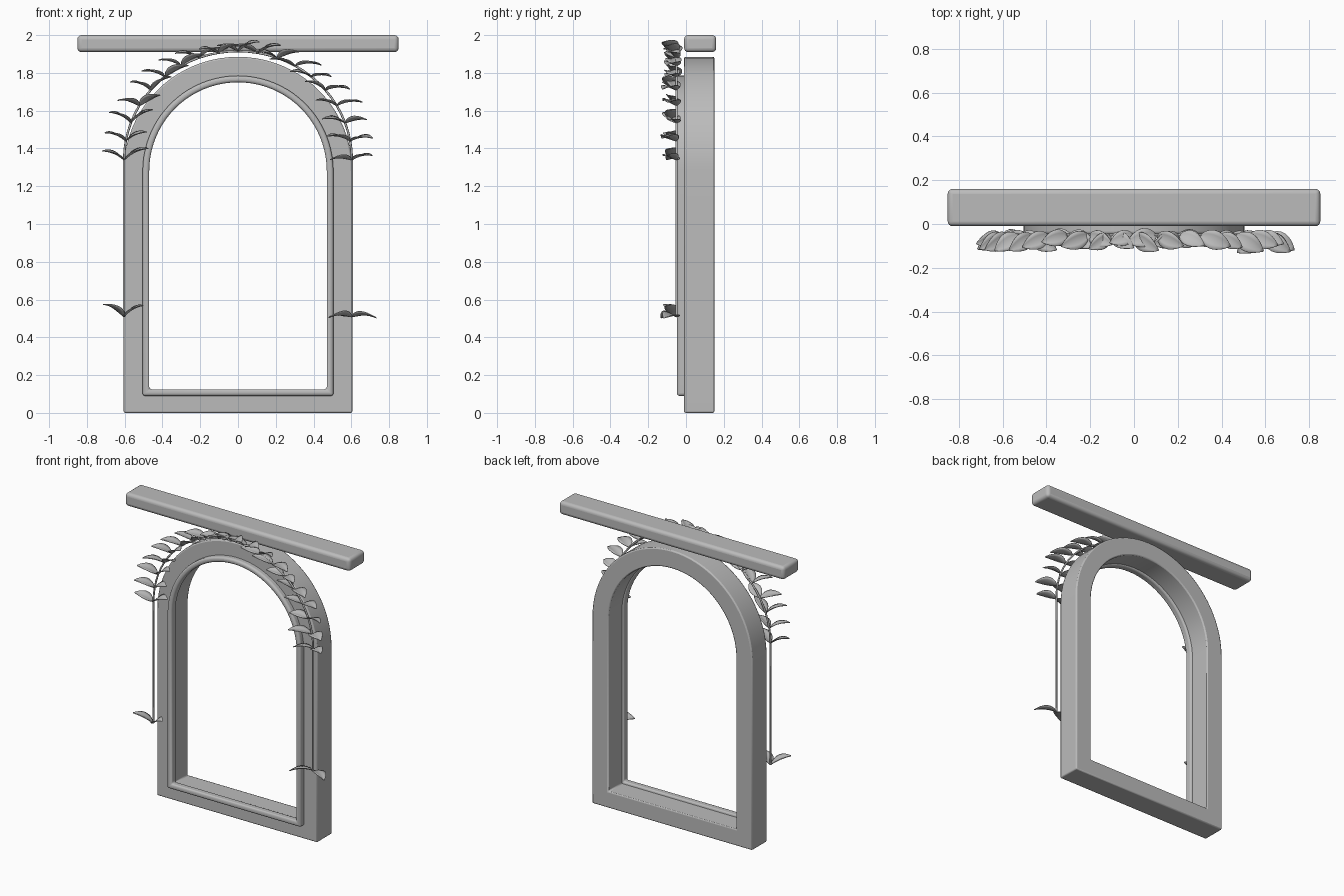
import bpy, bmesh, math, random
from mathutils import Matrix, Vector

cube = bpy.data.objects.get("Cube")
if cube:
    bpy.data.objects.remove(cube)
random.seed(4)

grey = bpy.data.materials.new("plain grey")
grey.use_nodes = True
color = (0.5, 0.5, 0.5, 1)
grey.diffuse_color = color
grey.node_tree.nodes["Principled BSDF"].inputs["Base Color"].default_value = color


def finish(name, bm, bevel=0, segments=3):
    """Turn a bmesh into a smooth-shaded, optionally bevelled object."""
    bmesh.ops.recalc_face_normals(bm, faces=bm.faces)
    mesh = bpy.data.meshes.new(name)
    bm.to_mesh(mesh)
    bm.free()
    mesh.materials.append(grey)
    obj = bpy.data.objects.new(name, mesh)
    bpy.context.collection.objects.link(obj)
    if bevel:
        mod = obj.modifiers.new("Rounded edges", "BEVEL")
        mod.width, mod.segments = bevel, segments
        mod.limit_method, mod.angle_limit = "ANGLE", math.radians(40)
    bpy.ops.object.select_all(action="DESELECT")
    obj.select_set(True)
    bpy.context.view_layer.objects.active = obj
    bpy.ops.object.shade_smooth_by_angle(angle=math.radians(40))
    return obj


SPRING = 1.28  # height where the arch starts


def outline(half, bottom, steps=40):
    """Arched door outline as (x, z) points."""
    arc = [(half * math.cos(math.pi * i / steps), SPRING + half * math.sin(math.pi * i / steps))
           for i in range(steps + 1)]
    return [(half, bottom)] + arc + [(-half, bottom)]


def arched_ring(name, outer, inner, front, back, bevel, segments):
    """Solid arched border between two outlines."""
    bm = bmesh.new()
    loops = [[bm.verts.new((x, y, z)) for x, z in pts]
             for pts, y in ((outer, front), (outer, back), (inner, back), (inner, front))]
    n = len(outer)
    for k in range(4):
        a, b = loops[k], loops[(k + 1) % 4]
        for i in range(n):
            j = (i + 1) % n
            bm.faces.new((a[i], a[j], b[j], b[i]))
    return finish(name, bm, bevel, segments)


# Arched frame and the rounded trim on its front
arched_ring("arch_frame", outline(0.605, 0), outline(0.482, 0.112), -0.01, 0.15, 0.008, 2)
arched_ring("arch_trim", outline(0.505, 0.09), outline(0.47, 0.125), -0.048, 0.005, 0.014, 4)

# Beam above the arch
bm = bmesh.new()
bmesh.ops.create_cube(bm, size=1, matrix=Matrix.Translation((0, 0.075, 1.955))
                      @ Matrix.Diagonal((1.7, 0.17, 0.09, 1)))
finish("top_beam", bm, 0.022, 4)

# Vine stem: straight hanging ends joined by an arch
VINE_Y, VINE_FOOT, VINE_SPRING = -0.05, 0.51, 1.34


def vine_point(t):
    a = math.pi * (1 - t)
    return Vector((0.603 * math.cos(a), VINE_Y, VINE_SPRING + 0.575 * math.sin(a)))


path = [vine_point(i / 36) for i in range(37)]
path = [Vector((-0.603, VINE_Y, VINE_FOOT))] + path + [Vector((0.603, VINE_Y, VINE_FOOT))]
curve = bpy.data.curves.new("vine_stem", "CURVE")
curve.dimensions = "3D"
curve.bevel_depth, curve.bevel_resolution = 0.006, 2
curve.use_fill_caps = True
spline = curve.splines.new("POLY")
spline.points.add(len(path) - 1)
for p, co in zip(spline.points, path):
    p.co = (*co, 1)
curve.materials.append(grey)
bpy.context.collection.objects.link(bpy.data.objects.new("vine_stem", curve))


def add_leaf(bm, base, heading, rise, length, roll):
    """Pointed leaf, folded along its midrib and arched along its length."""
    matrix = (Matrix.Translation(base) @ Matrix.Rotation(heading, 4, "Z")
              @ Matrix.Rotation(-rise, 4, "Y") @ Matrix.Rotation(roll, 4, "X"))
    rows, half = 8, length * 0.29
    grid = []
    for i in range(rows + 1):
        t = i / rows
        w = half * math.sin(math.pi * t ** 0.85) ** 0.8 if 0 < i < rows else 0.002
        arch = 0.35 * length * t * (1 - t)
        grid.append([bm.verts.new(matrix @ Vector((t * length, s * w, arch + 0.25 * w * abs(s))))
                     for s in (-1, -0.5, 0, 0.5, 1)])
    for a, b in zip(grid, grid[1:]):
        for j in range(4):
            bm.faces.new((a[j], a[j + 1], b[j + 1], b[j]))


def add_pair(bm, base, rise, lean=0):
    """Two leaves spreading to either side and a little forward."""
    for side in (-1, 1):
        forward = random.uniform(0.25, 0.6)
        heading = -forward if side > 0 else math.pi + forward
        add_leaf(bm, base, heading, rise + side * lean + random.uniform(-0.1, 0.1),
                 random.uniform(0.12, 0.15), random.uniform(-0.3, 0.3))


# Leaves: pairs along the arch and at the two hanging ends
bm = bmesh.new()
nodes = 19
for i in range(nodes):
    t = i / (nodes - 1)
    add_pair(bm, vine_point(t), 0.45 - 0.35 * t, 0.12 * math.sin(2 * math.pi * t))
add_pair(bm, path[0], 0.45)
add_pair(bm, path[-1], 0.05)
leaves = finish("vine_leaves", bm)
solid = leaves.modifiers.new("Leaf thickness", "SOLIDIFY")
solid.thickness = 0.004
